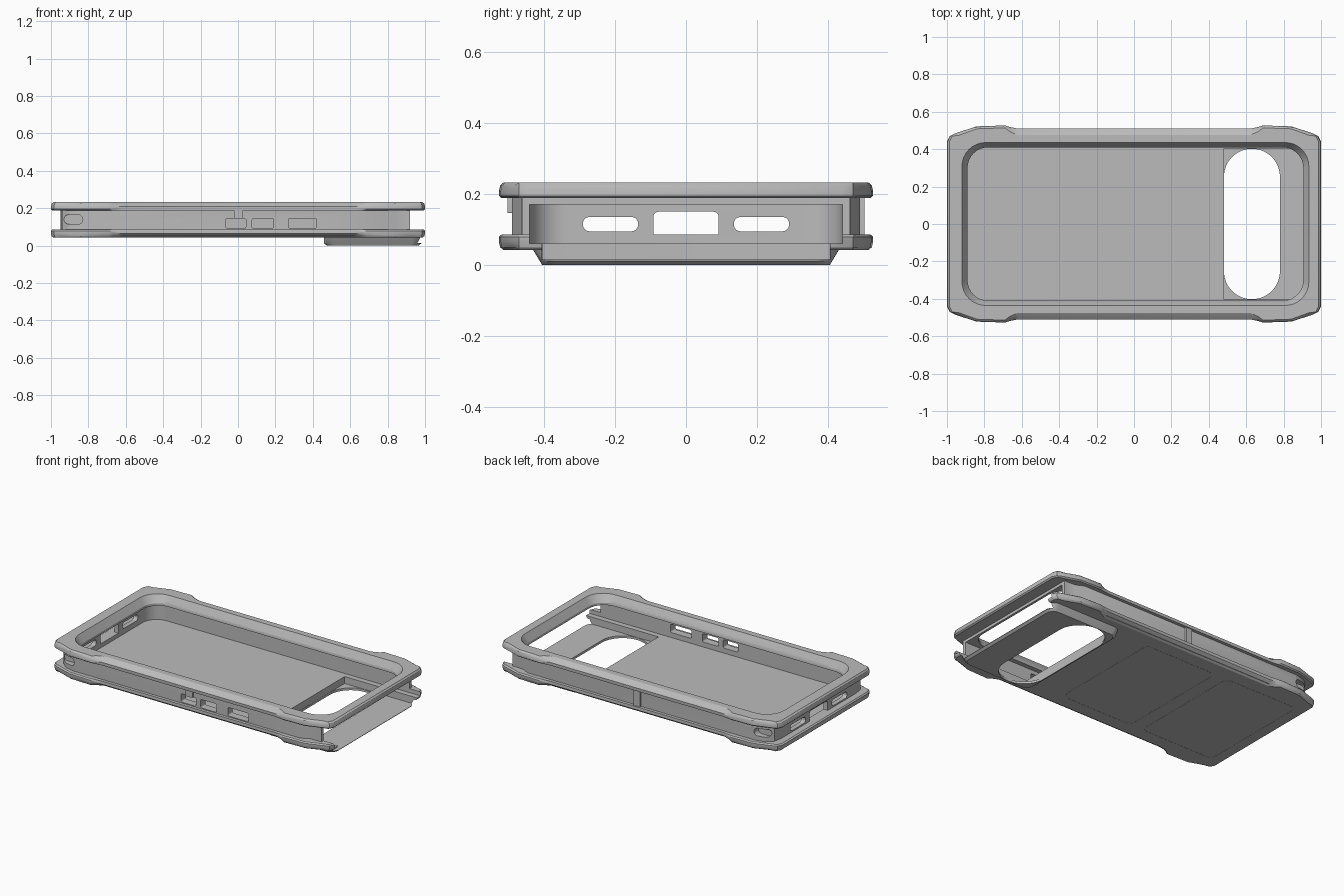
import bpy, bmesh, math

old = bpy.data.objects.get("Cube")
if old:
    bpy.data.objects.remove(old, do_unlink=True)

gray = bpy.data.materials.new("matte_gray")
gray.use_nodes = True
gray.diffuse_color = (0.5, 0.5, 0.5, 1)
gray.node_tree.nodes["Principled BSDF"].inputs["Base Color"].default_value = (0.5, 0.5, 0.5, 1)


def loft(name, rings):
    """Closed solid through rings of equal point count."""
    bm = bmesh.new()
    rows = [[bm.verts.new(p) for p in ring] for ring in rings]
    n = len(rows[0])
    for a, b in zip(rows, rows[1:]):
        for i in range(n):
            j = (i + 1) % n
            bm.faces.new((a[i], a[j], b[j], b[i]))
    bm.faces.new(rows[0][::-1])
    bm.faces.new(rows[-1])
    bmesh.ops.recalc_face_normals(bm, faces=bm.faces)
    mesh = bpy.data.meshes.new(name)
    bm.to_mesh(mesh)
    bm.free()
    mesh.materials.append(gray)
    ob = bpy.data.objects.new(name, mesh)
    bpy.context.collection.objects.link(ob)
    return ob


def rrect(u0, u1, v0, v1, r, steps=8):
    """Rounded rectangle in 2D."""
    pts = []
    for cu, cv, start in ((u1 - r, v1 - r, 0), (u0 + r, v1 - r, 90),
                          (u0 + r, v0 + r, 180), (u1 - r, v0 + r, 270)):
        for k in range(steps + 1):
            t = math.radians(start + 90 * k / steps)
            pts.append((cu + r * math.cos(t), cv + r * math.sin(t)))
    return pts


def prism(name, pts, lo, hi, axis="z"):
    put = {"x": lambda u, v, w: (w, u, v),
           "y": lambda u, v, w: (u, w, v),
           "z": lambda u, v, w: (u, v, w)}[axis]
    return loft(name, [[put(u, v, w) for u, v in pts] for w in (lo, hi)])


def cut(ob, cutters):
    for c in cutters:
        c.hide_render = True
        m = ob.modifiers.new("cut", "BOOLEAN")
        m.operation, m.solver, m.object = "DIFFERENCE", "EXACT", c
    bpy.context.view_layer.update()
    ev = ob.evaluated_get(bpy.context.evaluated_depsgraph_get())
    mesh = bpy.data.meshes.new_from_object(ev)
    ob.modifiers.clear()
    ob.data = mesh


def mirror_quarter(q):
    """Quarter outline in +x +y, repeated around both axes."""
    return (q + [(-x, y) for x, y in q[::-1]] +
            [(-x, -y) for x, y in q] + [(x, -y) for x, y in q[::-1]])


def rail_outline(mid, s):
    """Bumper outline with thick corners; mid is the half width of the slim middle."""
    return mirror_quarter([(1 - s, .44), (.985 - s, .47), (.95 - s, .487 - s), (.84, .522 - s),
                           (.69, .527 - s), (.665, (.527 + mid) / 2 - s / 2), (.62, mid)])


def rail(name, base, direction):
    levels = [(0, .51, .008), (.007, .51, 0), (.02, .51, 0), (.036, .488, .004), (.044, .475, .013)]
    return loft(name, [[(x, y, base + direction * h) for x, y in rail_outline(mid, s)]
                       for h, mid, s in levels])


# Shared cutters: inner cavity, sloped screen opening, camera bay, camera window
cavity = prism("cavity_cutter", rrect(-.92, 1.3, -.44, .44, .1), .06, .17)
opening = loft("opening_cutter", [
    [(x, y, z) for x, y in rrect(*b)] for z, b in (
        (.16, (-.89, .905, -.41, .41, .11)),
        (.185, (-.89, .905, -.41, .41, .11)),
        (.24, (-.925, .94, -.44, .44, .13)))])
bay = prism("bay_cutter", rrect(.48, 1.3, -.405, .405, .005), .015, .1)
window = prism("window_cutter", rrect(.481, .78, -.402, .402, .149, 14), -.1, .1)

# Port and button cutters
ports = [prism("port_cutter", rrect(a, b, lo, hi, r), -1.1, -.88, "x") for a, b, lo, hi, r in
         ((-.29, -.135, .095, .135, .018), (.135, .29, .095, .135, .018), (-.092, .092, .075, .15, .015))]
buttons = [prism("button_cutter", rrect(a, b, .092, .146, .01), -.6, -.42, "y")
           for a, b in ((-.065, .042), (.075, .19), (.27, .42))]
lanyards = [prism("lanyard_cutter", rrect(-.93, -.83, .115, .165, .024), min(s * .445, s * .6),
                  max(s * .445, s * .6), "y") for s in (-1, 1)]

# Groove cutters for the two back panels
grooves = []
for a, b in ((-.92, -.38), (-.3, .23)):
    g = prism("groove_cutter", rrect(a, b, -.39, .39, .05), .03, .043)
    core = prism("groove_core", rrect(a + .008, b - .008, -.382, .382, .044), .02, .05)
    cut(g, [core])
    bpy.data.objects.remove(core, do_unlink=True)
    grooves.append(g)

# Recessed side wall, open at the camera end
half = [(.92, .40), (.92, .462), (.84, .465), (.79, .49), (-.83, .49), (-.9, .475), (-.94, .44), (-.95, .38)]
wall = prism("side_wall", half + [(x, -y) for x, y in half[::-1]], .05, .2)
cut(wall, [cavity, opening, bay] + ports + buttons + lanyards)

# Upper and lower bumper rails; the lower one carries the back panel
upper = rail("upper_rail", .188, 1)
cut(upper, [opening])
lower = rail("lower_rail_and_back", .086, -1)
cut(lower, [cavity, bay, window] + grooves)

# Camera tray below the back
tray = loft("camera_tray", [[(x, y, z) for x, y in rrect(*b)] for z, b in (
    (0, (.475, .965, -.405, .405, .05)),
    (.012, (.46, .98, -.412, .412, .05)),
    (.045, (.46, .98, -.432, .432, .05)))])
cut(tray, [bay, window])

# Vertical ribs at the middle of each long side
ribs = [prism("front_rib", rrect(-.022, .026, .146, .192, .003), -.503, -.46, "y"),
        prism("back_rib", rrect(-.022, .022, .082, .192, .003), .46, .503, "y")]

for c in [cavity, opening, bay, window] + ports + buttons + lanyards + grooves:
    bpy.data.objects.remove(c, do_unlink=True)

bpy.ops.object.select_all(action="DESELECT")
for ob in [wall, upper, lower, tray] + ribs:
    ob.select_set(True)
    bpy.context.view_layer.objects.active = ob
bpy.ops.object.shade_smooth_by_angle(angle=math.radians(30))
